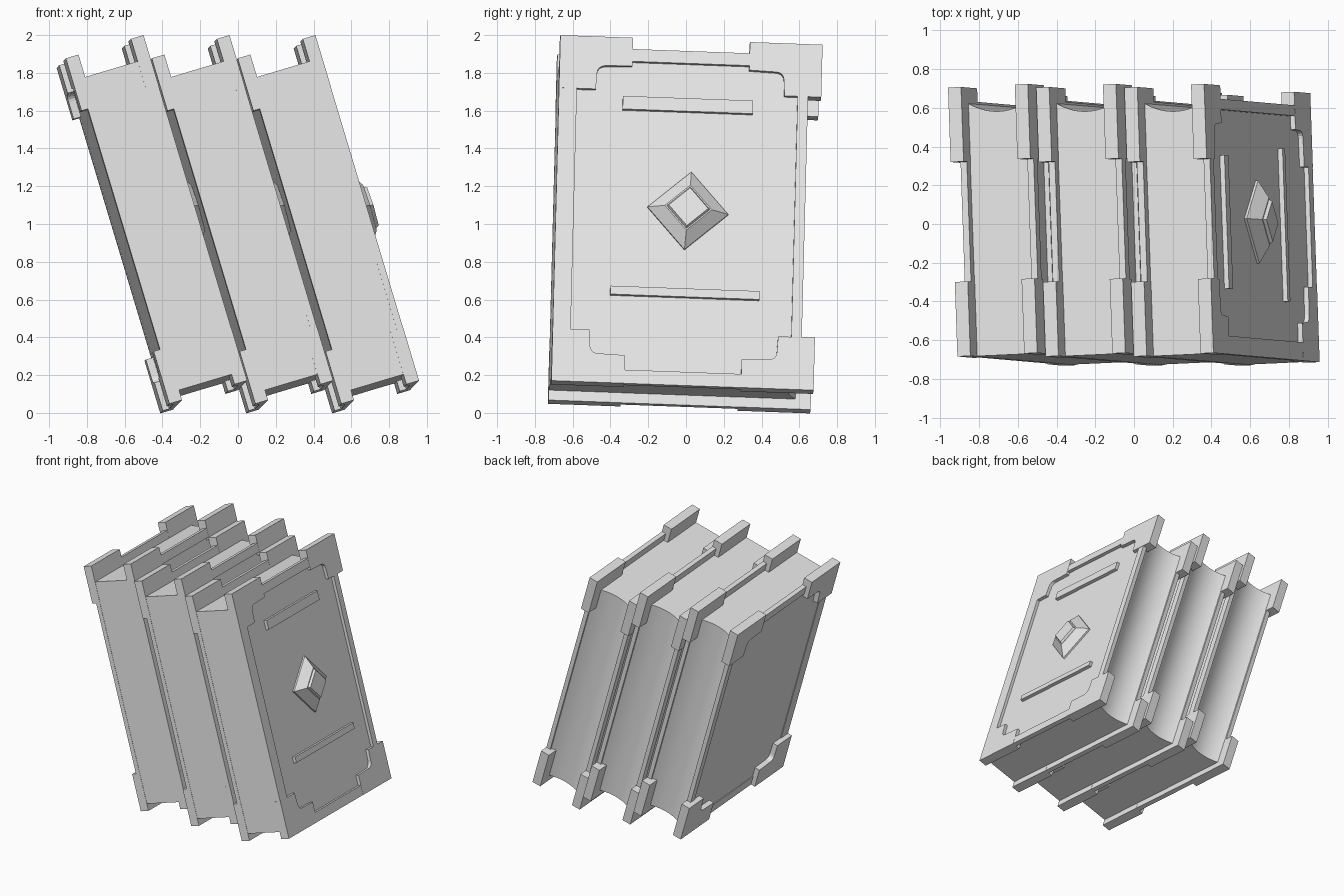
import bpy, bmesh, math
from mathutils import Matrix, Vector

cube = bpy.data.objects.get("Cube")
if cube:
    bpy.data.objects.remove(cube)

grey = bpy.data.materials.new("light_grey")
grey.use_nodes = True
grey.diffuse_color = (0.8, 0.8, 0.8, 1)
grey.node_tree.nodes["Principled BSDF"].inputs["Base Color"].default_value = (0.8, 0.8, 0.8, 1)

# Leaning frame: first axis is thickness, second depth, third height;
# the origin is the top front outer corner of a book
UP = Vector((-0.287, 0.025, 0.957)).normalized()
BACK = Vector((-0.036, 1, -0.033))
BACK = (BACK - UP * BACK.dot(UP)).normalized()
SIDE = BACK.cross(UP)
LEAN = Matrix((SIDE, BACK, UP)).transposed().to_4x4()

DEPTH, HEIGHT = 1.39, 1.91      # full cover size, with corner guards
EDGE, TOP = 1.32, -0.062        # cover edges between the guards
GAP = 0.36                      # distance between the two covers
BOOK_STEP = 0.455


def finish(name, bm, origin, smooth=False):
    bmesh.ops.recalc_face_normals(bm, faces=bm.faces)
    bm.transform(Matrix.Translation(origin) @ LEAN)
    mesh = bpy.data.meshes.new(name)
    bm.to_mesh(mesh)
    bm.free()
    mesh.materials.append(grey)
    obj = bpy.data.objects.new(name, mesh)
    bpy.context.collection.objects.link(obj)
    if smooth:
        bpy.ops.object.select_all(action='DESELECT')
        obj.select_set(True)
        bpy.context.view_layer.objects.active = obj
        bpy.ops.object.shade_smooth_by_angle(angle=math.radians(30))
    return obj


def loft(bm, rings):
    """Closed solid through rings of equal length."""
    loops = [[bm.verts.new(p) for p in ring] for ring in rings]
    n = len(loops[0])
    for low, high in zip(loops, loops[1:]):
        for i in range(n):
            j = (i + 1) % n
            bm.faces.new((low[i], low[j], high[j], high[i]))
    bm.faces.new(loops[0])
    bm.faces.new(loops[-1])


def slab(bm, outline, u0, u1):
    """Extrude a depth/height outline through the thickness."""
    loft(bm, [[(u, v, w) for v, w in outline] for u in (u0, u1)])


def rect(v0, v1, w0, w1):
    return [(v0, w0), (v1, w0), (v1, w1), (v0, w1)]


def cover(prefix, origin):
    # Raised border
    bm = bmesh.new()
    for r in (rect(0, 0.095, -HEIGHT, TOP), rect(1.265, EDGE, -HEIGHT, TOP),
              rect(0.095, 1.265, -0.13, TOP), rect(0.095, 1.265, -HEIGHT, 0.075 - HEIGHT)):
        slab(bm, r, -0.035, -0.001)
    finish(prefix + "_border", bm, origin)

    # Recessed panel
    bm = bmesh.new()
    slab(bm, rect(0.08, 1.28, -HEIGHT + 0.06, -0.12), -0.03, -0.025)
    finish(prefix + "_panel", bm, origin)

    # Four corner guards with a rounded inner notch
    notch = [(0.24 - 0.04 * math.sin(t), -0.2 + 0.04 * math.cos(t))
             for t in (i * math.pi / 8 for i in range(5))]
    guard = [(0, 0), (0.385, 0), (0.385, -0.155)] + notch + [(0.195, -0.29), (0, -0.29)]
    bm = bmesh.new()
    for back in (False, True):
        for low in (False, True):
            slab(bm, [(DEPTH - v if back else v, -HEIGHT - w if low else w)
                      for v, w in guard], -0.07, 0)
    finish(prefix + "_corner_guards", bm, origin)


def book(index, origin):
    name = "book_%d" % index
    cover(name + "_right_cover", origin)
    cover(name + "_left_cover", origin - SIDE * GAP)

    # Page block with flat spine and hollow fore edge
    a, b = -GAP - 0.005, -0.03
    count = 16
    outline = [(a, 0.002), (b, 0.002)]
    for i in range(count + 1):
        t = 2 * i / count - 1
        outline.append((b + (a - b) * i / count, EDGE - 0.01 - 0.05 * (1 - t * t)))
    bm = bmesh.new()
    loft(bm, [[(u, v, w) for u, v in outline] for w in (0.055 - HEIGHT, -0.124)])
    finish(name + "_pages", bm, origin, smooth=True)

    # Two bars across the panel
    bm = bmesh.new()
    slab(bm, rect(0.34, 1.03, -0.395, -0.323), -0.03, 0)
    slab(bm, rect(0.3, 1.09, -1.42, -1.374), -0.03, 0)
    finish(name + "_cover_bars", bm, origin)

    # Diamond stud, stepped towards its flat top
    bm = bmesh.new()
    rings = []
    for radius, u in ((0.215, -0.03), (0.215, -0.012), (0.125, 0.045),
                      (0.115, 0.045), (0.105, 0.062)):
        rings.append([(u, 0.7 + radius * math.cos(t), -0.94 + radius * math.sin(t))
                      for t in (math.radians(90 * k - 3.5) for k in range(4))])
    loft(bm, rings)
    finish(name + "_diamond_stud", bm, origin)


for k in range(3):
    book(k + 1, Vector((0.41 - BOOK_STEP * (2 - k), -0.665, 2.0)))
